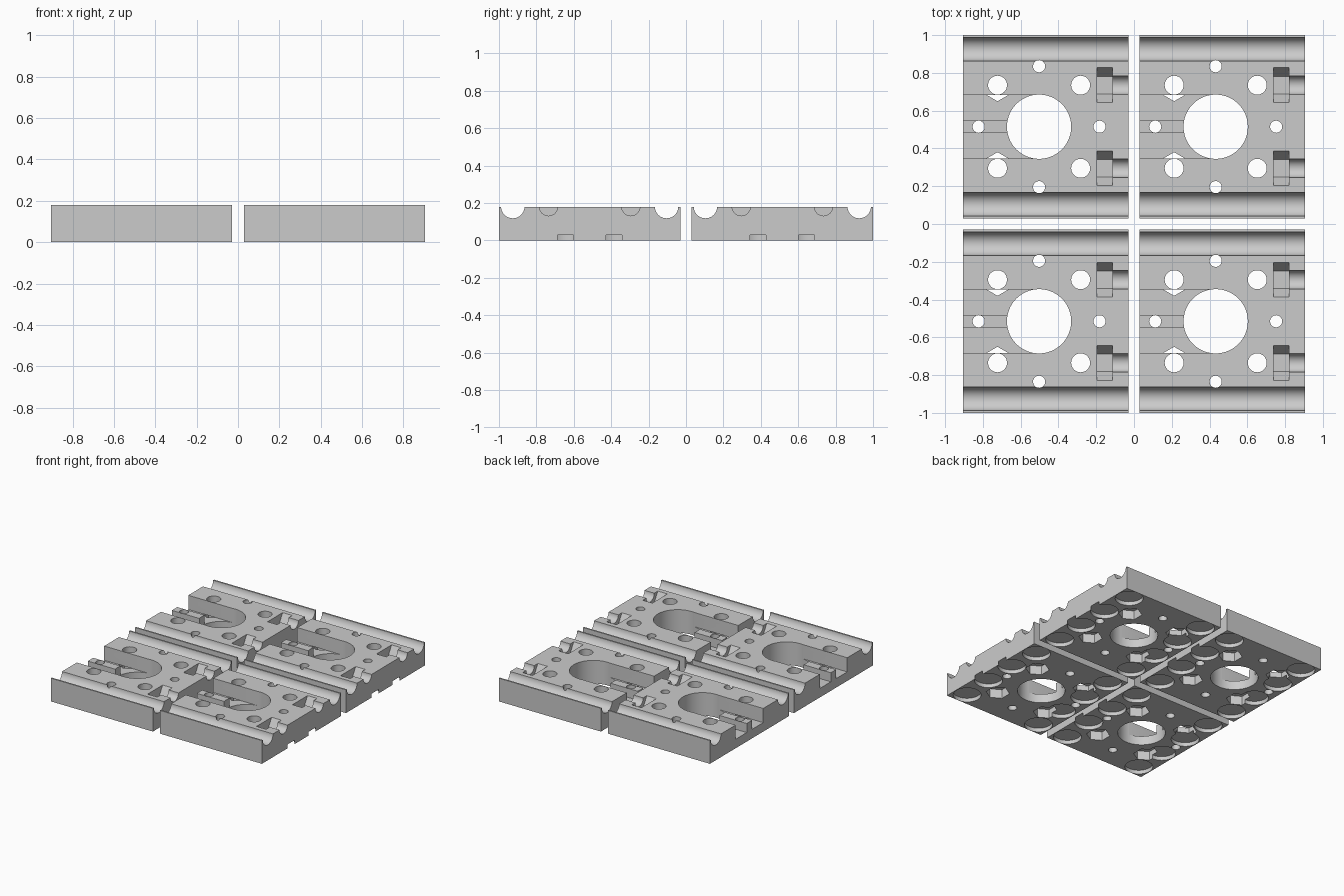
import bpy
import math
from mathutils import Vector

cube = bpy.data.objects.get("Cube")
if cube:
    bpy.data.objects.remove(cube, do_unlink=True)

# Plate dimensions, local to one plate centred on x and y
W, D, H = 0.875, 0.97, 0.18
HOLE_X = -0.035     # centre of the large opening
BOLT = 0.22         # bolt offset from the opening
SCREW = 0.32        # small screw hole offset

grey = bpy.data.materials.new("plain_grey")
grey.use_nodes = True
grey.diffuse_color = (0.6, 0.6, 0.6, 1)
grey.node_tree.nodes["Principled BSDF"].inputs["Base Color"].default_value = (0.6, 0.6, 0.6, 1)


def box(name, lo, hi):
    lo, hi = Vector(lo), Vector(hi)
    bpy.ops.mesh.primitive_cube_add(size=1, location=(lo + hi) / 2)
    ob = bpy.context.object
    ob.name = name
    ob.scale = hi - lo
    return ob


def prism(name, radius, start, end, sides=48, turn=0.0):
    """Cylinder or prism between two points, turned about its own axis."""
    start, end = Vector(start), Vector(end)
    axis = end - start
    bpy.ops.mesh.primitive_cylinder_add(vertices=sides, radius=radius, depth=axis.length,
                                        location=(start + end) / 2)
    ob = bpy.context.object
    ob.name = name
    spin = Vector((0, 0, 1)).to_track_quat('Z', 'Y')
    if abs(axis.x) > 0:
        ob.rotation_euler = (turn, math.pi / 2, 0)
        ob.rotation_mode = 'XYZ'
        spin = ob.rotation_euler.to_quaternion()
    else:
        ob.rotation_euler = (0, 0, turn)
    return ob


def drill(name, x, y, radius, bottom=-0.1, top=H + 0.1, sides=48):
    return prism(name, radius, (x, y, bottom), (x, y, top), sides)


plate = box("mounting_plate", (-W / 2, -D / 2, 0), (W / 2, D / 2, H))
plate.data.materials.append(grey)
cutters = []

# Long rod channels near the front and back edges
for s in (-1, 1):
    cutters.append(prism("rod_channel", 0.0625, (-W, s * 0.411, H + 0.001), (W, s * 0.411, H + 0.001), 48))

# Large opening with a stepped slot to the left edge, leaving a low tongue
cutters.append(drill("large_opening", HOLE_X, 0, 0.17, sides=96))
cutters.append(box("tongue_top", (-W, -0.168, 0.14), (HOLE_X, 0.168, H + 0.1)))
for s in (-1, 1):
    y0, y1 = sorted((s * 0.033, s * 0.168))
    cutters.append(box("slot_side", (-W, y0, 0.07), (HOLE_X, y1, H + 0.1)))

# Small screw holes around the opening
for x, y in ((SCREW, 0), (-SCREW, 0), (0, SCREW), (0, -SCREW)):
    cutters.append(drill("screw_hole", HOLE_X + x, y, 0.032, sides=32))

# Bolt holes with hexagonal nut recesses underneath
for sx in (-1, 1):
    for sy in (-1, 1):
        x, y = HOLE_X + sx * BOLT, sy * BOLT
        cutters.append(drill("bolt_hole", x, y, 0.05))
        cutters.append(drill("bolt_nut_recess", x, y, 0.085, top=0.07, sides=6))

# Threaded rod grooves and V-bottomed nut pockets on the right edge
for s in (-1, 1):
    y = s * BOLT
    cutters.append(prism("edge_groove", 0.049, (0.31, y, H + 0.001), (W, y, H + 0.001)))
    cutters.append(prism("edge_nut_pocket", 0.0924, (0.271, y, H), (0.354, y, H), 6))

# Shallow round recesses underneath, four along each side
for s, inset in ((-1, 0.105), (1, 0.09)):
    for y in (-0.385, -0.13, 0.13, 0.385):
        edge = 0.105 if abs(y) > 0.2 else inset
        cutters.append(drill("foot_recess", s * (W / 2 - edge), y, 0.1, top=0.03))

# Cut the plate and bake the result
for c in cutters:
    c.hide_render = True
    mod = plate.modifiers.new(c.name, 'BOOLEAN')
    mod.operation = 'DIFFERENCE'
    mod.solver = 'EXACT'
    mod.object = c
bpy.context.view_layer.update()
mesh = bpy.data.meshes.new_from_object(plate.evaluated_get(bpy.context.evaluated_depsgraph_get()))
plate.modifiers.clear()
mesh.transform(plate.matrix_world)
mesh.materials.clear()
mesh.materials.append(grey)
for p in mesh.polygons:
    p.material_index = 0
for ob in cutters + [plate]:
    bpy.data.objects.remove(ob, do_unlink=True)

# Four identical plates in a two by two grid
bpy.ops.object.select_all(action='DESELECT')
for sy, row in ((-1, "front"), (1, "back")):
    for sx, side in ((-1, "right"), (1, "left")):
        ob = bpy.data.objects.new(f"{row}_{side}_plate", mesh.copy())
        bpy.context.collection.objects.link(ob)
        ob.location = (sx * 0.4675, sy * 0.515, 0)
        ob.select_set(True)
        bpy.context.view_layer.objects.active = ob
bpy.ops.object.shade_smooth_by_angle(angle=math.radians(30))
